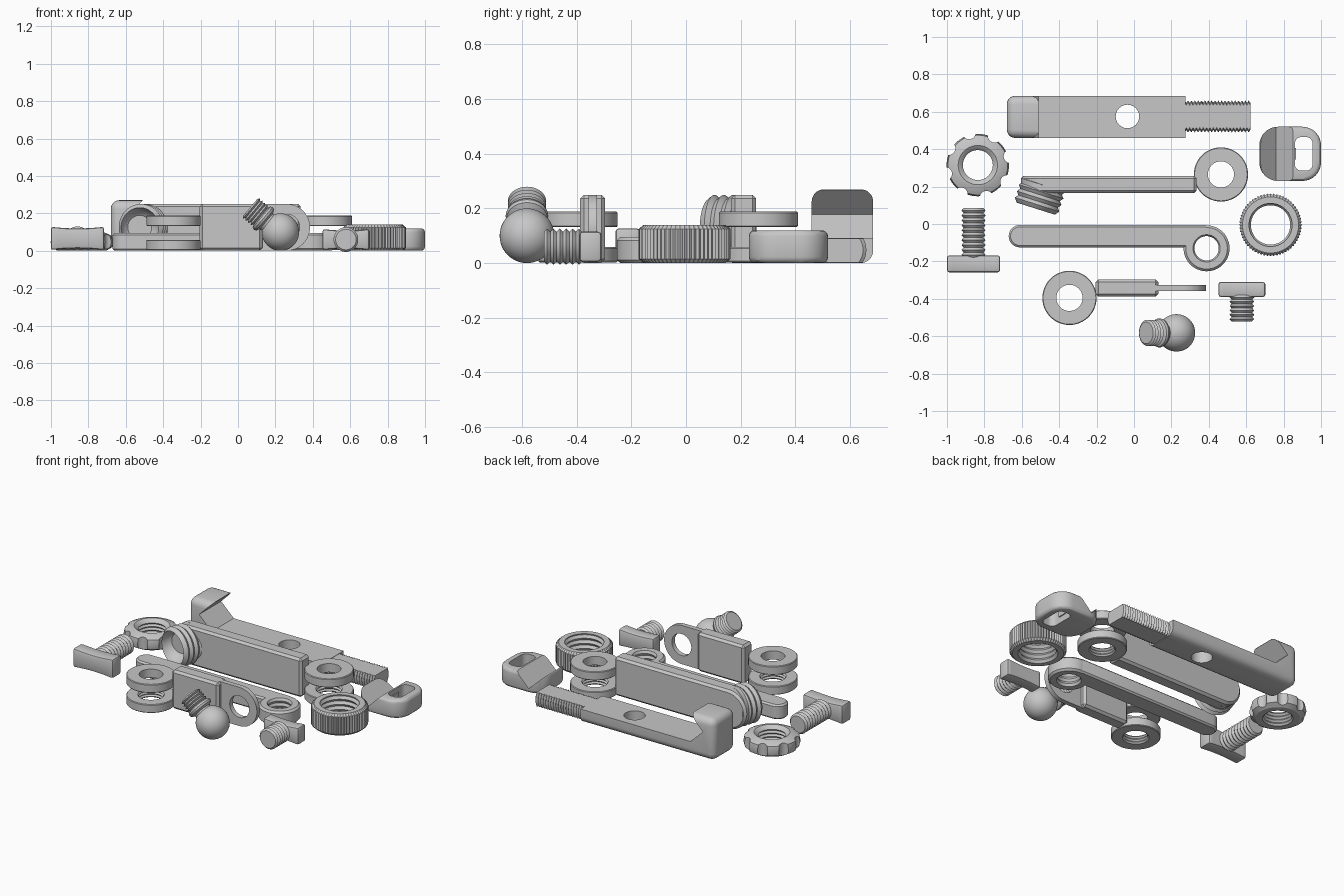
import bpy, bmesh
from math import sin, cos, pi, radians
from mathutils import Vector

if "Cube" in bpy.data.objects:
    bpy.data.objects.remove(bpy.data.objects["Cube"], do_unlink=True)

GREY = (0.57, 0.57, 0.57, 1)
metal = bpy.data.materials.new("plain grey")
metal.use_nodes = True
metal.diffuse_color = GREY
metal.node_tree.nodes["Principled BSDF"].inputs["Base Color"].default_value = GREY


def finish(name, bm, loc=(0, 0, 0), axis=(0, 0, 1)):
    bmesh.ops.remove_doubles(bm, verts=bm.verts, dist=1e-5)
    bmesh.ops.recalc_face_normals(bm, faces=bm.faces)
    turn = Vector((0, 0, 1)).rotation_difference(Vector(axis))
    bmesh.ops.rotate(bm, verts=bm.verts, cent=(0, 0, 0), matrix=turn.to_matrix())
    bmesh.ops.translate(bm, verts=bm.verts, vec=loc)
    mesh = bpy.data.meshes.new(name)
    bm.to_mesh(mesh)
    bm.free()
    mesh.materials.append(metal)
    obj = bpy.data.objects.new(name, mesh)
    bpy.context.collection.objects.link(obj)
    return obj


def activate(obj):
    bpy.ops.object.select_all(action='DESELECT')
    obj.select_set(True)
    bpy.context.view_layer.objects.active = obj


def smooth(obj):
    activate(obj)
    bpy.ops.object.shade_smooth_by_angle(angle=radians(30))
    return obj


def lathe(name, profile, loc, axis=(0, 0, 1), closed=False, n=48, knurl=0, rim=9):
    """Turn (radius, height) points about the axis; knurl notches points beyond rim."""
    bm = bmesh.new()
    rows = []
    for i in range(n):
        a = 2 * pi * i / n
        radii = [(r - knurl * (i % 2) if r > rim else r, z) for r, z in profile]
        rows.append([bm.verts.new((r * cos(a), r * sin(a), z)) for r, z in radii])
    m = len(profile)
    for i in range(n):
        p, q = rows[i], rows[(i + 1) % n]
        for j in range(m if closed else m - 1):
            k = (j + 1) % m
            bm.faces.new([p[j], q[j], q[k], p[k]])
    bmesh.ops.dissolve_degenerate(bm, edges=bm.edges, dist=1e-6)
    return smooth(finish(name, bm, loc, axis))


def thread(r, depth, z0, z1, turns):
    """Zigzag outline of a screw thread."""
    step = (z1 - z0) / turns
    pts = []
    for i in range(turns):
        pts += [(r - depth, z0 + i * step), (r, z0 + (i + 0.5) * step)]
    return pts + [(r - depth, z1)]


def ring(name, r, hole, x, y, z0, z1, c=0.004, threaded=False):
    inner = thread(hole, -0.008, z0, z1, 3)[::-1] if threaded else [(hole, z1), (hole, z0)]
    outer = [(r - c, z0), (r, z0 + c), (r, z1 - c), (r - c, z1)]
    return lathe(name, outer + inner, (x, y, 0), closed=True)


def prism(name, outline, lo, hi, along='z', bevel=0, segments=1):
    """Extrude a flat outline along y (outline in xz) or z (outline in xy)."""
    bm = bmesh.new()
    place = (lambda a, b, d: (a, d, b)) if along == 'y' else (lambda a, b, d: (a, b, d))
    face = bm.faces.new([bm.verts.new(place(a, b, lo)) for a, b in outline])
    up = bmesh.ops.extrude_face_region(bm, geom=[face])
    verts = [v for v in up['geom'] if isinstance(v, bmesh.types.BMVert)]
    bmesh.ops.translate(bm, verts=verts, vec=place(0, 0, hi - lo))
    bmesh.ops.recalc_face_normals(bm, faces=bm.faces)
    if bevel:
        edges = [e for e in bm.edges if e.calc_face_angle(0) > 0.6]
        bmesh.ops.bevel(bm, geom=edges, offset=bevel, segments=segments, profile=0.5, affect='EDGES')
    return smooth(finish(name, bm))


def box(name, x0, x1, y0, y1, z0, z1, bevel=0, segments=1):
    return prism(name, [(x0, y0), (x1, y0), (x1, y1), (x0, y1)], z0, z1, 'z', bevel, segments)


def arc(cx, cy, r, a0, a1, n=12):
    angles = [radians(a0 + (a1 - a0) * i / n) for i in range(n + 1)]
    return [(cx + r * cos(a), cy + r * sin(a)) for a in angles]


def rounded(x0, x1, y0, y1, r):
    return (arc(x1 - r, y1 - r, r, 0, 90, 8) + arc(x0 + r, y1 - r, r, 90, 180, 8)
            + arc(x0 + r, y0 + r, r, 180, 270, 8) + arc(x1 - r, y0 + r, r, 270, 360, 8))


def cut(obj, tool, op='DIFFERENCE'):
    mod = obj.modifiers.new("cut", 'BOOLEAN')
    mod.operation = op
    mod.object = tool
    activate(obj)
    bpy.ops.object.modifier_apply(modifier=mod.name)
    bpy.data.objects.remove(tool, do_unlink=True)
    smooth(obj)


# Clamp bar with V-shaped hook jaw and flattened threaded end
bar = box("clamp_bar", -0.68, 0.4, 0.46, 0.685, 0, 0.27, 0.045, 5)
cut(bar, prism("jaw_cutter", [(-0.51, 0.5), (-0.51, 0.268), (-0.6, 0.178), (-0.51, 0.092),
                              (0.5, 0.092), (0.5, 0.5)], 0.3, 0.9, 'y'))
cut(bar, box("end_cutter", 0.275, 0.5, 0.3, 0.9, -0.1, 0.4))
cut(bar, prism("hole_cutter", arc(-0.035, 0.575, 0.063, 0, 345, 23), -0.1, 0.2))
rod = lathe("clamp_rod", [(0, 0)] + thread(0.085, 0.012, 0, 0.36, 20) + [(0, 0.36)],
            (0.262, 0.575, 0.048), (1, 0, 0))
cut(rod, box("rod_trimmer", 0.2, 0.7, 0.4, 0.8, 0.003, 0.09), 'INTERSECT')

# Sliding jaw with V groove and window
jaw = prism("sliding_jaw", rounded(0.67, 1.0, 0.23, 0.52, 0.1), 0, 0.12, 'z', 0.022, 3)
cut(jaw, prism("groove_cutter", [(0.66, 0.13), (0.76, 0.03), (0.86, 0.13)], 0, 0.8, 'y'))
cut(jaw, prism("window_cutter", rounded(0.86, 0.955, 0.285, 0.465, 0.035), -0.1, 0.3))
box("jaw_tab", 0.845, 0.867, 0.345, 0.405, 0.04, 0.09)

# Scalloped hand knob
knob = lathe("hand_knob", [(0.13, 0), (0.16, 0.018), (0.167, 0.045), (0.16, 0.08), (0.13, 0.095),
                           (0.105, 0.1)] + thread(0.08, -0.01, 0, 0.09, 4)[::-1],
             (-0.835, 0.315, 0), closed=True, n=64)
for i in range(8):
    a = radians(45 * i + 15)
    cut(knob, prism("scallop_cutter", arc(-0.835 + 0.18 * cos(a), 0.315 + 0.18 * sin(a), 0.036,
                                          0, 345, 23), -0.1, 0.3))

# Knurled ring nut
lathe("knurled_nut", [(0.15, 0), (0.168, 0.015), (0.168, 0.125), (0.15, 0.14), (0.115, 0.14)]
      + thread(0.105, -0.012, 0, 0.132, 4)[::-1], (0.73, -0.005, 0),
      closed=True, n=120, knurl=0.007, rim=0.16)


# T-head bolts lying flat
def bolt(name, x, half, head_y, under_y, tip_y, z, h, r, turns):
    top = [(half * t / 5, h * (0.86 + 0.14 * (t / 5) ** 2)) for t in range(5, -6, -1)]
    outline = [(x + a, z + b) for a, b in top] + [(x - a, z - b) for a, b in top]
    prism(name + "_head", outline, head_y, under_y, 'y', 0.012, 2)
    length = abs(tip_y - under_y) + 0.01
    d = 1 if tip_y > under_y else -1
    lathe(name + "_shaft", [(0, 0)] + thread(r, 0.011, 0, length, turns) + [(0, length)],
          (x, under_y - 0.01 * d, z), (0, d, 0))


bolt("long_bolt", -0.858, 0.142, -0.258, -0.168, 0.085, 0.066, 0.062, 0.064, 10)
bolt("short_bolt", 0.577, 0.125, -0.31, -0.39, -0.52, 0.06, 0.056, 0.066, 6)

# Tall arm: upright bar with round end, threaded ball socket and fork rings
prism("tall_arm_bar", arc(-0.48, 0.125, 0.125, 90, 270, 16) + [(0.335, 0), (0.335, 0.25)],
      0.165, 0.257, 'y', 0.014)
cup = arc(0, 0.15, 0.105, 0, -90, 10)
lathe("ball_socket", [(0, 0)] + thread(0.125, 0.014, 0, 0.145, 4) + cup,
      (-0.48, 0.225, 0.125), (-0.3, -0.95, 0))

# Short arm: bar, eye plate and fork rings
box("short_arm_bar", -0.205, 0.13, -0.388, -0.296, 0, 0.25, 0.014)
eye = prism("eye_plate", arc(0.26, 0.125, 0.125, -90, 90, 20) + [(0.1, 0.25), (0.1, 0)],
            -0.357, -0.326, 'y')
cut(eye, prism("eye_cutter", arc(0.26, 0.125, 0.07, 0, 345, 23), -0.5, -0.2, 'y'))

for arm, x, y in (("tall_arm", 0.465, 0.265), ("short_arm", -0.345, -0.395)):
    ring(arm + "_lower_ring", 0.145, 0.07, x, y, 0.003, 0.058, threaded=True)
    ring(arm + "_upper_ring", 0.145, 0.07, x, y, 0.132, 0.188)

# Flat arm: round-ended bar with a threaded eye
flat = prism("flat_arm_bar", arc(-0.61, -0.065, 0.06, 90, 270, 16)
             + [(0.46, -0.125), (0.45, -0.03), (0.38, -0.005)], 0, 0.095, 'z', 0.01)
cut(flat, prism("flat_cutter", arc(0.388, -0.13, 0.1, 0, 350, 35), -0.1, 0.3))
ring("flat_arm_eye", 0.123, 0.065, 0.388, -0.13, 0, 0.095, 0.012, True)

# Ball stud
lathe("ball", arc(0, 0, 0.1, -90, 90, 24), (0.227, -0.582, 0.1))
lathe("ball_stud", [(0, 0), (0.055, 0.06), (0.055, 0.098), (0.074, 0.108), (0.078, 0.12),
                    (0.074, 0.132), (0.058, 0.138)] + thread(0.07, 0.012, 0.14, 0.212, 4)
      + [(0, 0.212)], (0.227, -0.582, 0.095), (-0.16, 0, 0.135))
